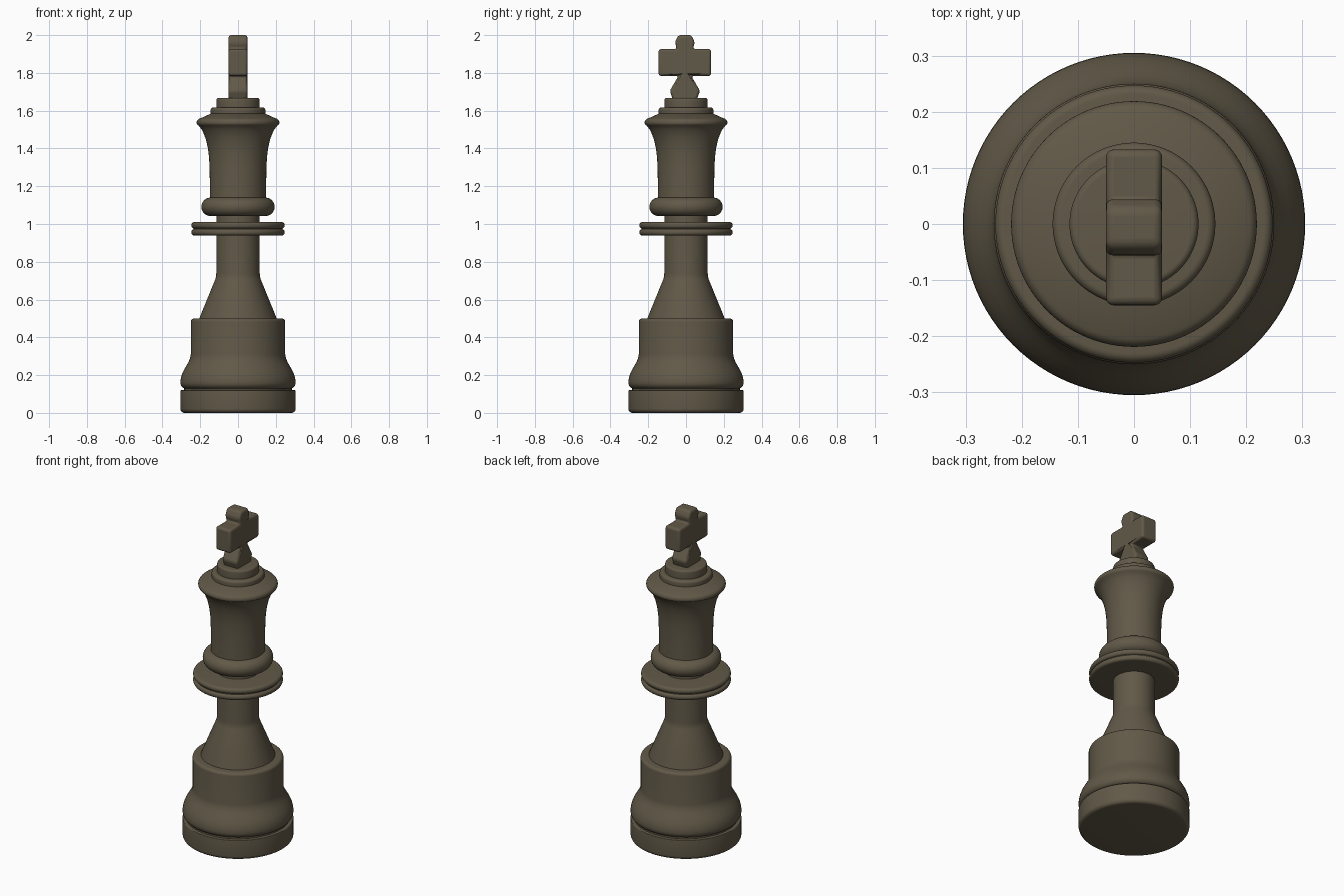
import bpy, bmesh, math

if "Cube" in bpy.data.objects:
    bpy.data.objects.remove(bpy.data.objects["Cube"])

wood = bpy.data.materials.new("dark_wood")
wood.diffuse_color = (0.12, 0.10, 0.065, 1)
wood.use_nodes = True
wood.node_tree.nodes["Principled BSDF"].inputs["Base Color"].default_value = wood.diffuse_color


def finish(name, bm):
    bmesh.ops.recalc_face_normals(bm, faces=bm.faces)
    mesh = bpy.data.meshes.new(name)
    bm.to_mesh(mesh)
    bm.free()
    obj = bpy.data.objects.new(name, mesh)
    bpy.context.collection.objects.link(obj)
    mesh.materials.append(wood)
    bpy.ops.object.select_all(action='DESELECT')
    bpy.context.view_layer.objects.active = obj
    obj.select_set(True)
    bpy.ops.object.shade_smooth_by_angle(angle=math.radians(35))
    return obj


def lathe(name, profile, steps=96):
    """Revolve (radius, z) points, closed to the axis at both ends."""
    bm = bmesh.new()
    pts = [(0, profile[0][1])] + profile + [(0, profile[-1][1])]
    verts = [bm.verts.new((r, 0, z)) for r, z in pts]
    edges = [bm.edges.new(pair) for pair in zip(verts, verts[1:])]
    bmesh.ops.spin(bm, geom=verts + edges, cent=(0, 0, 0), axis=(0, 0, 1),
                   angle=math.tau, steps=steps)
    bmesh.ops.remove_doubles(bm, verts=bm.verts, dist=1e-5)
    return finish(name, bm)


def arc(r, z, rad, start, end, n=6, height=None):
    """Points of an elliptical arc around (r, z), angles in degrees."""
    h = rad if height is None else height
    angles = [math.radians(start + (end - start) * i / n) for i in range(n + 1)]
    return [(r + rad * math.cos(a), z + h * math.sin(a)) for a in angles]


def disc(name, radius, z0, z1, low, high):
    """Round disc with rounded lower and upper rims."""
    return lathe(name, arc(radius - low, z0 + low, low, -90, 0)
                 + arc(radius - high, z1 - high, high, 0, 90))


# Base: foot disc and swelling plinth
disc("foot", 0.305, 0, 0.12, 0.022, 0.004)
lathe("foot_groove", [(0.285, 0.11), (0.285, 0.14)])
lathe("plinth", arc(0.272, 0.16, 0.033, -90, 0) +
      [(0.304, 0.175), (0.300, 0.195), (0.291, 0.218), (0.276, 0.245),
       (0.263, 0.268), (0.254, 0.288), (0.25, 0.31)] +
      arc(0.232, 0.482, 0.018, 0, 90))

# Tapered stem
lathe("stem", [(0.205, 0.49), (0.203, 0.505), (0.120, 0.708), (0.116, 0.722),
               (0.115, 0.74), (0.115, 1.06)])

# Twin collar rings and the cushion above
for name, z0 in (("lower_collar", 0.939), ("upper_collar", 0.976)):
    disc(name, 0.247, z0, z0 + 0.034, 0.016, 0.016)
lathe("collar_core", [(0.235, 0.95), (0.235, 1.0)])
lathe("cushion", arc(0.145, 1.091, 0.049, -90, 90, 16))

# Flared head with rounded rim and sloping top
lathe("head", [(0.149, 1.12), (0.149, 1.20), (0.15, 1.28), (0.153, 1.35),
               (0.160, 1.405), (0.172, 1.455), (0.189, 1.495), (0.207, 1.52)] +
      arc(0.197, 1.537, 0.022, -30, 80, 8) + [(0.145, 1.584)])

# Cap steps
disc("lower_cap", 0.145, 1.57, 1.617, 0.004, 0.015)
disc("upper_cap", 0.115, 1.60, 1.667, 0.004, 0.012)

# Cross: mirrored half outline in y-z, extruded along x
half = [(0.062, 1.655), (0.080, 1.705), (0.034, 1.784), (0.139, 1.784),
        (0.139, 1.926), (0.042, 1.926), (0.053, 1.962), (0.034, 2.0)]
outline = half + [(-y, z) for y, z in reversed(half)]
bm = bmesh.new()
face = bm.faces.new([bm.verts.new((-0.05, y - 0.006, z)) for y, z in outline])
ext = bmesh.ops.extrude_face_region(bm, geom=[face])
bmesh.ops.translate(bm, vec=(0.1, 0, 0),
                    verts=[v for v in ext["geom"] if isinstance(v, bmesh.types.BMVert)])
cross = finish("cross", bm)
bevel = cross.modifiers.new("rounded_edges", 'BEVEL')
bevel.width = 0.014
bevel.segments = 4
bevel.limit_method = 'ANGLE'
bevel.angle_limit = math.radians(20)
